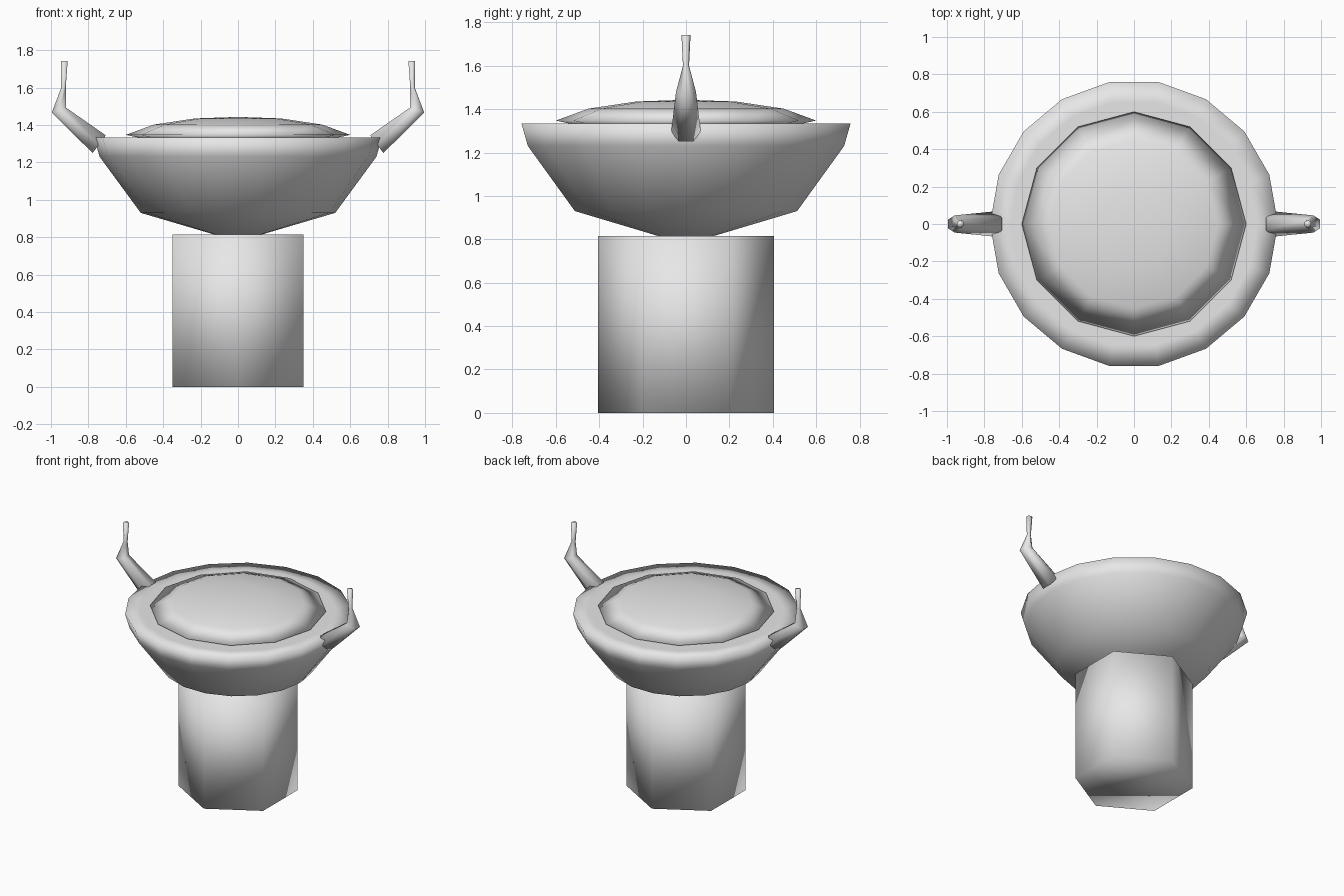
import bpy, bmesh
from math import sin, cos, tau, pi
from mathutils import Vector

cube = bpy.data.objects.get("Cube")
if cube:
    bpy.data.objects.remove(cube, do_unlink=True)

# Single grey material
grey = bpy.data.materials.new("plain_grey")
grey.use_nodes = True
colour = (0.8, 0.8, 0.8, 1)
grey.diffuse_color = colour
bsdf = next(n for n in grey.node_tree.nodes if n.type == 'BSDF_PRINCIPLED')
bsdf.inputs["Base Color"].default_value = colour


def loft(name, rings):
    """Bridge rings of points into a closed, fully smooth-shaded solid."""
    bm = bmesh.new()
    loops = [[bm.verts.new(p) for p in ring] for ring in rings]
    n = len(loops[0])
    for a, b in zip(loops, loops[1:]):
        for i in range(n):
            j = (i + 1) % n
            bm.faces.new((a[i], a[j], b[j], b[i]))
    for ring, loop in ((rings[0], loops[0]), (rings[-1], loops[-1])):
        if (Vector(ring[0]) - Vector(ring[1])).length > 1e-4:
            bm.faces.new(loop)
    bmesh.ops.remove_doubles(bm, verts=bm.verts[:], dist=1e-5)
    bmesh.ops.recalc_face_normals(bm, faces=bm.faces[:])
    for f in bm.faces:
        f.smooth = True
    mesh = bpy.data.meshes.new(name)
    bm.to_mesh(mesh)
    bm.free()
    mesh.materials.append(grey)
    obj = bpy.data.objects.new(name, mesh)
    bpy.context.collection.objects.link(obj)
    return obj


def lathe(name, profile, sides, turn=0.0):
    """Turn a (radius, height) profile around the z axis."""
    return loft(name, [[(r * cos(turn + tau * i / sides),
                         r * sin(turn + tau * i / sides), z)
                        for i in range(sides)] for r, z in profile])


# Six-sided pedestal
lathe("pedestal", [(0.405, 0), (0.405, 0.815)], 6, pi / 2)

# Wide bowl with a flat top
lathe("bowl", [(0, 0.777), (0.52, 0.93), (0.74, 1.23), (0.77, 1.333),
               (0.66, 1.333), (0, 1.333)], 18)

# Shallow domed lid
lathe("lid", [(0, 1.31), (0.45, 1.315), (0.6, 1.347), (0.45, 1.402),
              (0.23, 1.435), (0, 1.443)], 12)

# Bent horns: ring centre x, z, radius and direction across the ring
horn_rings = [(0.742, 1.297, 0.068, (0.6, -0.8)),
              (0.958, 1.48, 0.046, (0.94, -0.34)),
              (0.933, 1.60, 0.014, (1, 0)),
              (0.929, 1.742, 0.021, (1, 0))]
for side, label in ((1, "left"), (-1, "right")):
    rings = []
    for x, z, r, (ux, uz) in horn_rings:
        ring = []
        for i in range(6):
            a = tau * i / 6
            ring.append((side * (x + r * ux * sin(a)), r * cos(a),
                         z + r * uz * sin(a)))
        rings.append(ring)
    loft(label + "_horn", rings)
